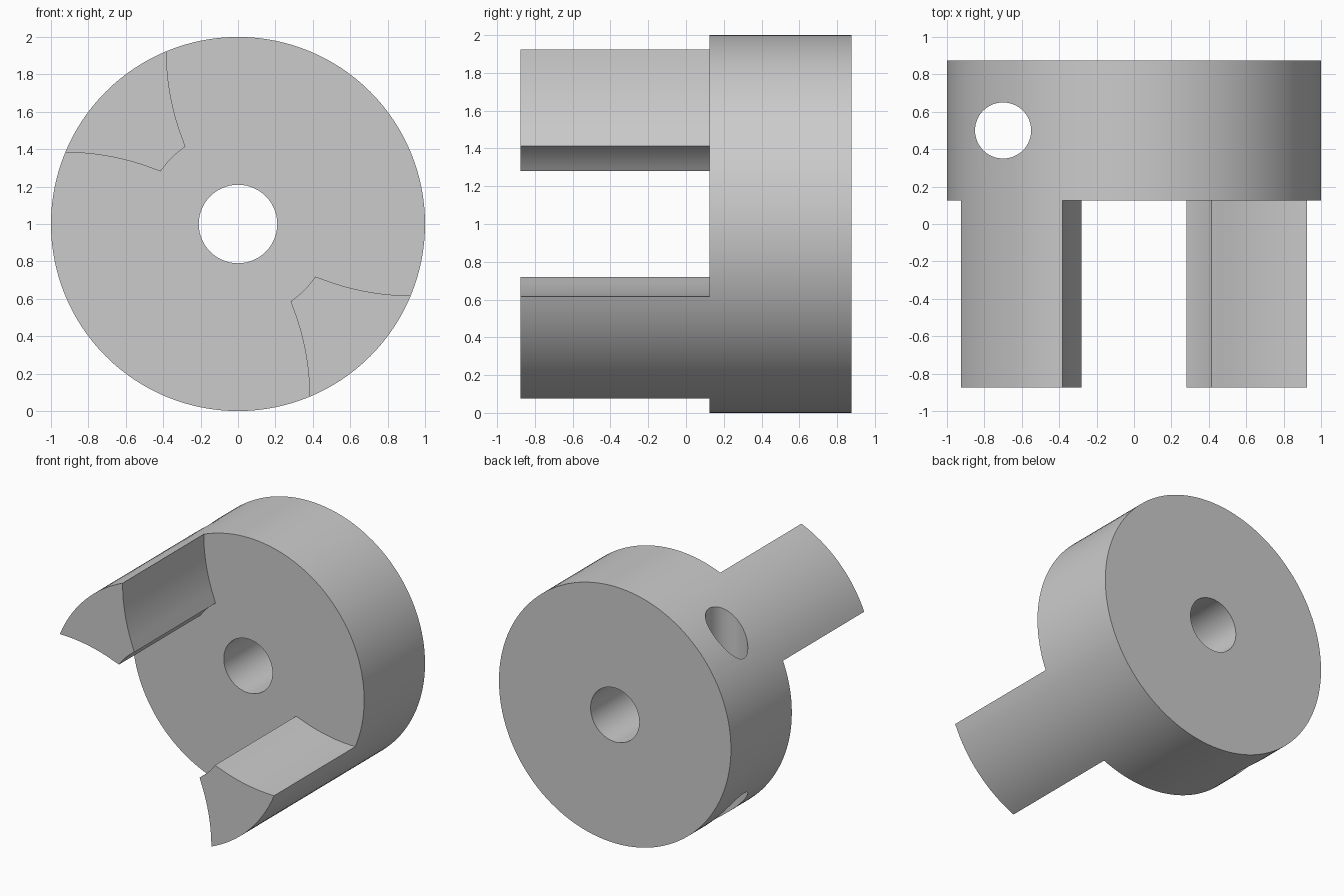
import bpy, bmesh
from math import sin, cos, radians, pi
from mathutils import Vector, Matrix

if "Cube" in bpy.data.objects:
    bpy.data.objects.remove(bpy.data.objects["Cube"])

grey = bpy.data.materials.new("plain_grey")
grey.use_nodes = True
colour = (0.6, 0.6, 0.6, 1)
grey.diffuse_color = colour
grey.node_tree.nodes["Principled BSDF"].inputs["Base Color"].default_value = colour

SEGMENTS = 128
AXIS_Z = 1.0
FRONT, STEP, BACK = -0.875, 0.125, 0.875


def arc(radius, start, end, steps):
    """Points on a circle about the shaft axis, as (x, z offset)."""
    angles = [radians(start + (end - start) * i / steps) for i in range(steps + 1)]
    return [Vector((radius * cos(a), radius * sin(a))) for a in angles]


def extrude_profile(name, points, y0, y1):
    """Solid made by sweeping a closed x-z profile along y."""
    bm = bmesh.new()
    face = bm.faces.new([bm.verts.new((p.x, y0, AXIS_Z + p.y)) for p in points])
    new = bmesh.ops.extrude_face_region(bm, geom=[face])["geom"]
    verts = [v for v in new if isinstance(v, bmesh.types.BMVert)]
    bmesh.ops.translate(bm, verts=verts, vec=(0, y1 - y0, 0))
    bmesh.ops.recalc_face_normals(bm, faces=bm.faces)
    mesh = bpy.data.meshes.new(name)
    bm.to_mesh(mesh)
    bm.free()
    mesh.materials.append(grey)
    obj = bpy.data.objects.new(name, mesh)
    bpy.context.collection.objects.link(obj)
    return obj


def activate(obj):
    bpy.ops.object.select_all(action='DESELECT')
    obj.select_set(True)
    bpy.context.view_layer.objects.active = obj


def cut(obj, cutter):
    cutter.hide_render = True
    mod = obj.modifiers.new("hole", 'BOOLEAN')
    mod.operation, mod.solver, mod.object = 'DIFFERENCE', 'EXACT', cutter
    activate(obj)
    bpy.ops.object.modifier_apply(modifier=mod.name)
    bpy.data.objects.remove(cutter)


# Round hub with a shaft bore and an off-centre vertical screw hole
step = 360 / SEGMENTS
hub = extrude_profile("hub", arc(1, 0, 360 - step, SEGMENTS - 1), STEP, BACK)
cut(hub, extrude_profile("bore_cutter", arc(0.21, 0, 354, 59), 0, 1))
bpy.ops.mesh.primitive_cylinder_add(vertices=64, radius=0.15, depth=3,
                                    location=(-0.7, 0.5, AXIS_Z))
cut(hub, bpy.context.object)

# Jaw profile: outer rim, hollowed flanks, short inner arc
rim = arc(1, 112.5, 157.5, 16)
inner = arc(0.5, 145.7, 124.3, 8)
centre = rim[-1] - Vector((0, 1.31))
flank = []
for i in range(1, 12):
    x = rim[-1].x + (inner[0].x - rim[-1].x) * i / 12
    flank.append(Vector((x, centre.y + (1.31 ** 2 - (x - centre.x) ** 2) ** 0.5)))
mirrored = [Vector((-p.y, -p.x)) for p in reversed(flank)]
profile = rim + flank + inner + mirrored

# Two opposite jaws
parts = [hub]
for name, sign in (("upper_jaw", 1), ("lower_jaw", -1)):
    parts.append(extrude_profile(name, [p * sign for p in profile], FRONT, STEP))

for part in parts:
    activate(part)
    bpy.ops.object.shade_smooth_by_angle(angle=radians(30))
